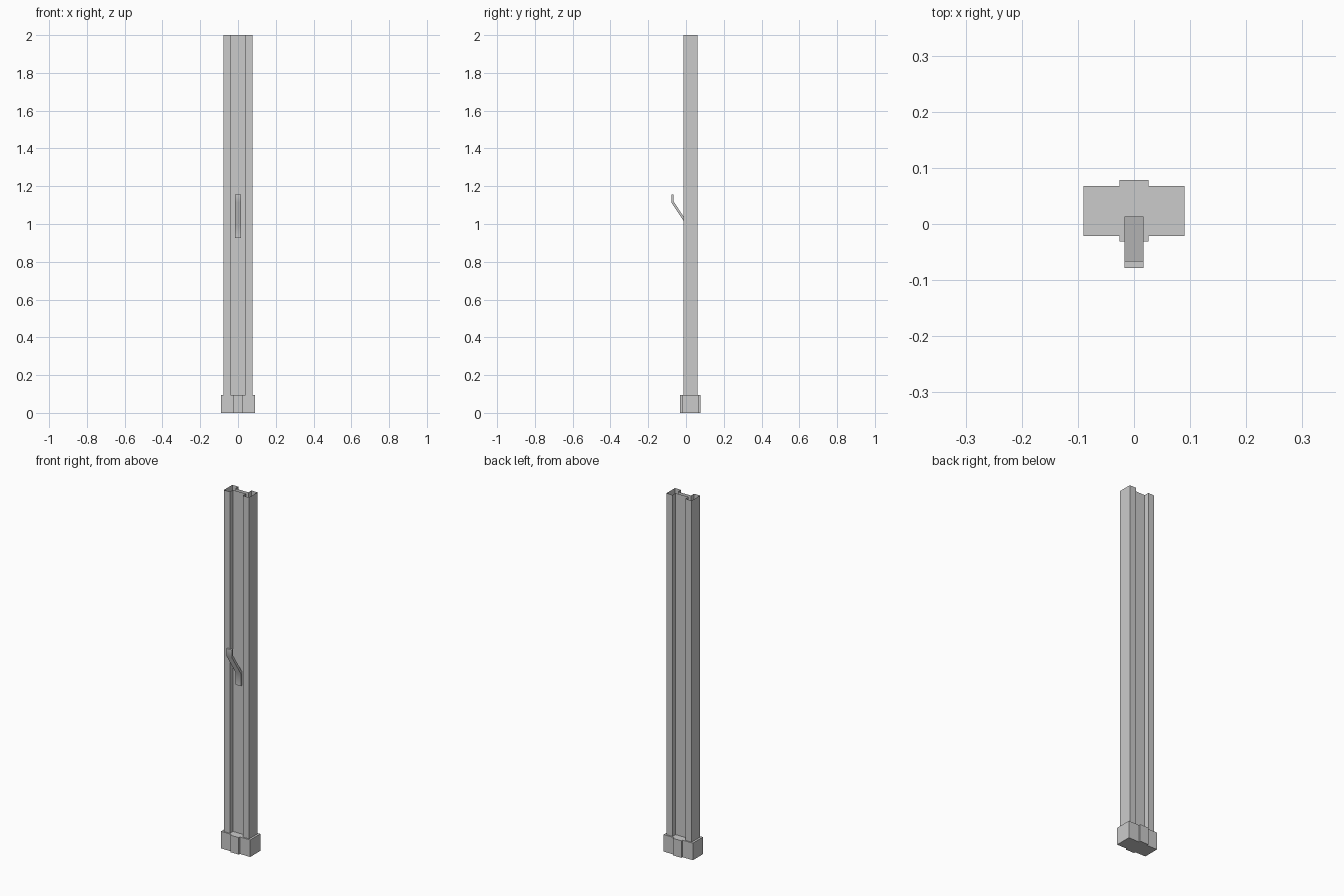
import bpy, bmesh, math
from mathutils import Vector

if "Cube" in bpy.data.objects:
    bpy.data.objects.remove(bpy.data.objects["Cube"])


def extrude_outline(name, points, offset, caps=True):
    """Sweep a closed outline along an offset, with or without end faces."""
    bm = bmesh.new()
    a = [bm.verts.new(p) for p in points]
    b = [bm.verts.new(Vector(p) + Vector(offset)) for p in points]
    n = len(a)
    for i in range(n):
        j = (i + 1) % n
        bm.faces.new((a[i], a[j], b[j], b[i]))
    if caps:
        bm.faces.new(a[::-1])
        bm.faces.new(b)
    bmesh.ops.recalc_face_normals(bm, faces=bm.faces)
    mesh = bpy.data.meshes.new(name)
    bm.to_mesh(mesh)
    bm.free()
    obj = bpy.data.objects.new(name, mesh)
    bpy.context.collection.objects.link(obj)
    return obj


def four_way(quarter, yc, z):
    """Mirror a quarter outline (first quadrant, counter-clockwise) both ways."""
    half = quarter + [(-x, y) for x, y in reversed(quarter)]
    full = half + [(-x, -y) for x, y in half]
    return [(x, y + yc, z) for x, y in full]


YC = 0.0235
BASE_TOP = 0.095

# Foot: box with a raised middle band front and back
foot = four_way([(0.09, 0.0445), (0.026, 0.0445), (0.026, 0.0545)], YC, 0)
extrude_outline("base_foot", foot, (0, 0, BASE_TOP))

# Post: open-ended thin-walled I-shaped section
post = four_way([(0.078, 0.0375), (0.04, 0.0375), (0.04, 0.0105)], YC, BASE_TOP)
extrude_outline("post", post, (0, 0, 2 - BASE_TOP), caps=False)

# Hook: bent flat strip fixed to the front of the web
side = [(0.013, 0.925), (0.013, 1.0), (-0.066, 1.12), (-0.066, 1.157),
        (-0.078, 1.157), (-0.078, 1.115), (0.001, 0.995), (0.001, 0.925)]
hook = extrude_outline("hook", [(-0.0165, y, z) for y, z in side], (0.033, 0, 0))
bpy.context.view_layer.objects.active = hook
hook.select_set(True)
bpy.ops.object.shade_smooth_by_angle(angle=math.radians(40))
